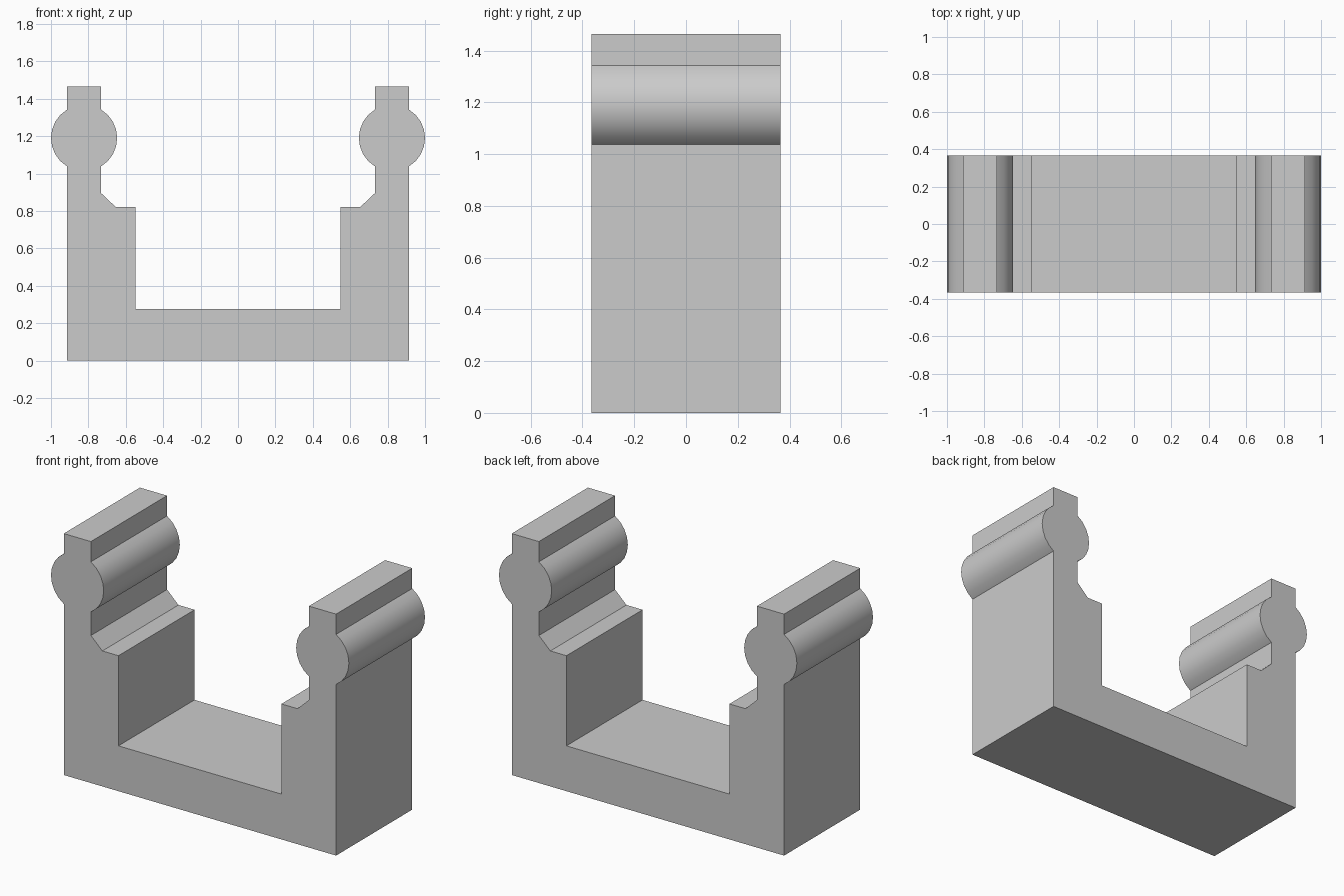
import bpy
import bmesh
import math

cube = bpy.data.objects.get("Cube")
if cube:
    bpy.data.objects.remove(cube, do_unlink=True)

# Dimensions
HALF_DEPTH = 0.365
BEAD_X, BEAD_Z, BEAD_R = 0.823, 1.19, 0.177
WALL_HALF = 0.091          # half thickness of the upper wall
ARC_STEPS = 8
OUTER, INNER = BEAD_X + WALL_HALF, BEAD_X - WALL_HALF
TOP = 1.465

# Plain grey material
grey = bpy.data.materials.new("plain_grey")
grey.use_nodes = True
colour = (0.6, 0.6, 0.6, 1)
grey.diffuse_color = colour
grey.node_tree.nodes["Principled BSDF"].inputs["Base Color"].default_value = colour


def bead_arc(middle):
    """Points of the round bead where it bulges out of one side of the wall."""
    spread = math.acos(WALL_HALF / BEAD_R)
    angles = [middle - spread + 2 * spread * i / ARC_STEPS for i in range(ARC_STEPS + 1)]
    return [(BEAD_X + BEAD_R * math.cos(a), BEAD_Z + BEAD_R * math.sin(a)) for a in angles]


# Left half of the outline, from the base up the outside and down the inside
half = [(OUTER, 0)]
half += bead_arc(0)
half += [(OUTER, TOP), (INNER, TOP)]
half += bead_arc(math.pi)
half += [(INNER, 0.895), (0.655, 0.822), (0.547, 0.822), (0.547, 0.275)]
outline = half + [(-x, z) for x, z in reversed(half)]

# Channel bracket: full outline extruded along the depth
bm = bmesh.new()
face = bm.faces.new([bm.verts.new((x, -HALF_DEPTH, z)) for x, z in outline])
extruded = bmesh.ops.extrude_face_region(bm, geom=[face], use_keep_orig=True)
moved = [g for g in extruded["geom"] if isinstance(g, bmesh.types.BMVert)]
bmesh.ops.translate(bm, verts=moved, vec=(0, 2 * HALF_DEPTH, 0))
bmesh.ops.recalc_face_normals(bm, faces=bm.faces)
mesh = bpy.data.meshes.new("channel_bracket")
bm.to_mesh(mesh)
bm.free()
mesh.materials.append(grey)

bracket = bpy.data.objects.new("channel_bracket", mesh)
bpy.context.collection.objects.link(bracket)

# Smooth beads, crisp corners
bpy.ops.object.select_all(action="DESELECT")
bracket.select_set(True)
bpy.context.view_layer.objects.active = bracket
bpy.ops.object.shade_smooth_by_angle(angle=math.radians(30))
